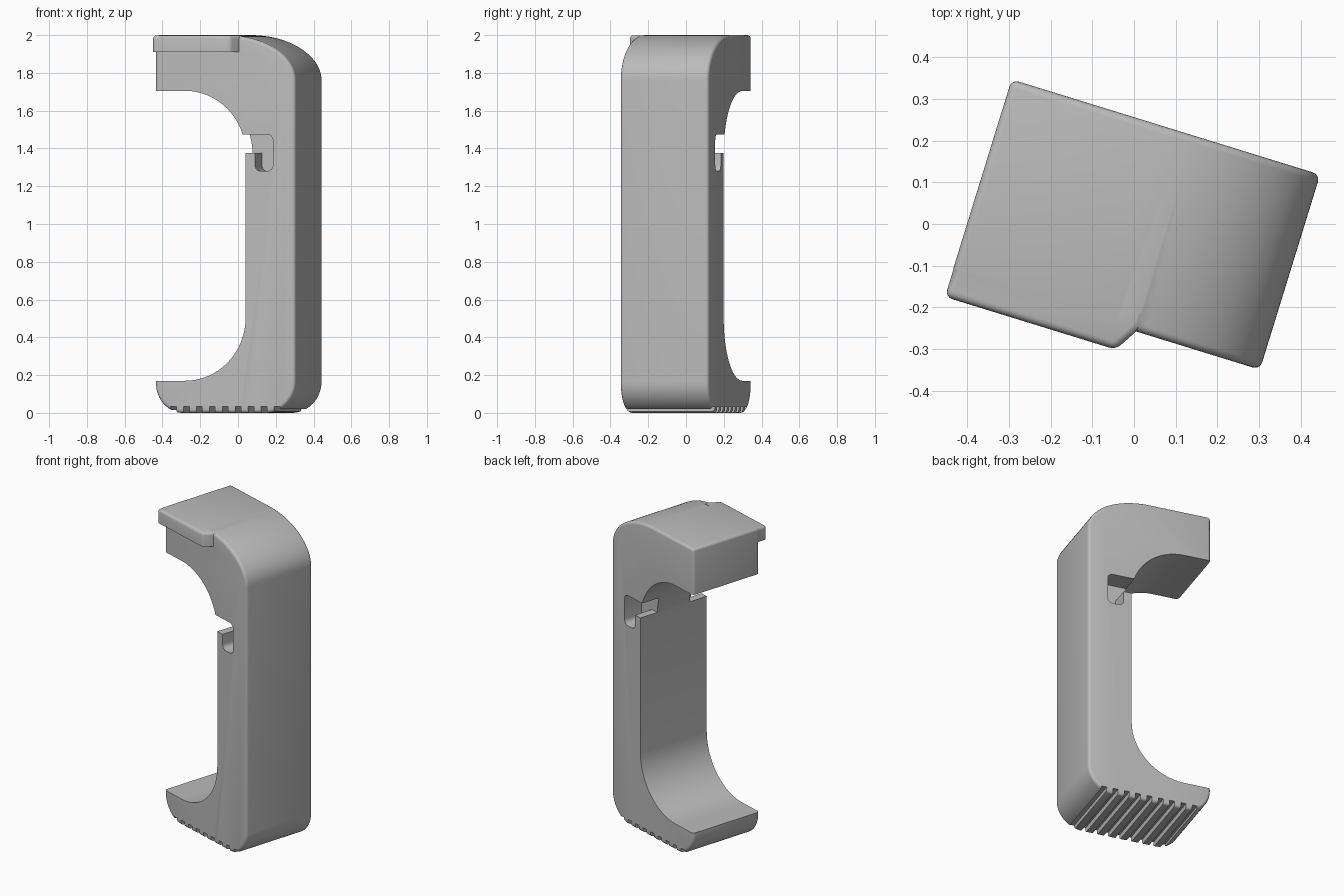
import bpy, bmesh
from math import sin, cos, pi, radians

if "Cube" in bpy.data.objects:
    bpy.data.objects.remove(bpy.data.objects["Cube"], do_unlink=True)

HALF = 0.245                      # half depth of the bracket
LEFT, RIGHT = -0.383, 0.392       # open end and outer wall
TOP, UNDER, FLOOR = 2.0, 1.705, 0.17
INNER_R, INNER_X = 0.335, -0.217  # arcs inside the opening
FILLET = 0.018

grey = bpy.data.materials.new("plain grey")
grey.use_nodes = True
grey.diffuse_color = (0.5, 0.5, 0.5, 1)
grey.node_tree.nodes["Principled BSDF"].inputs["Base Color"].default_value = (0.5, 0.5, 0.5, 1)


def arc(cx, cz, rx, rz, start, end, n=16):
    angles = [radians(start + (end - start) * i / n) for i in range(n + 1)]
    return [(cx + rx * cos(a), cz + rz * sin(a)) for a in angles]


def prism(name, points, low, high, axis="y", pick=None):
    """Extrude a profile along y or z; pick chooses which edges are rounded."""
    bm = bmesh.new()

    def place(p, h):
        return (p[0], h, p[1]) if axis == "y" else (p[0], p[1], h)
    rings = [[bm.verts.new(place(p, h)) for p in points] for h in (low, high)]
    for ring in rings:
        bm.faces.new(ring)
    n = len(points)
    for i in range(n):
        j = (i + 1) % n
        bm.faces.new((rings[0][i], rings[0][j], rings[1][j], rings[1][i]))
    bmesh.ops.recalc_face_normals(bm, faces=bm.faces)
    if pick:
        edges = [e for e in bm.edges if pick(e.verts[0].co, e.verts[1].co)]
        bmesh.ops.bevel(bm, geom=edges, offset=FILLET, segments=4,
                        profile=0.5, affect="EDGES", clamp_overlap=True)
    mesh = bpy.data.meshes.new(name)
    bm.to_mesh(mesh)
    bm.free()
    mesh.materials.append(grey)
    obj = bpy.data.objects.new(name, mesh)
    bpy.context.collection.objects.link(obj)
    return obj


def combine(target, tool, operation):
    mod = target.modifiers.new(tool.name, "BOOLEAN")
    mod.operation, mod.solver, mod.object = operation, "EXACT", tool
    bpy.context.view_layer.objects.active = target
    bpy.ops.object.modifier_apply(modifier=mod.name)
    bpy.data.objects.remove(tool, do_unlink=True)


# C-shaped body: outer contour, then the opening
outer = [(LEFT, UNDER), (LEFT, TOP)]
outer += arc(0, 1.76, RIGHT, 0.24, 90, 0, 24)
outer += arc(RIGHT - 0.165, 0.165, 0.165, 0.165, 0, -90)
outer += arc(LEFT + 0.15, 0.155, 0.15, 0.155, 270, 180)
outer += [(LEFT, FLOOR)]
inner = arc(INNER_X, FLOOR + INNER_R, INNER_R, INNER_R, -90, 0)
inner += arc(INNER_X, UNDER - INNER_R, INNER_R, INNER_R, 0, 90)
outer_keys = {(round(x, 4), round(z, 4)) for x, z in outer}


def outer_edge(a, b):
    keys = [(round(v.x, 4), round(v.z, 4)) for v in (a, b)]
    if not all(k in outer_keys for k in keys):
        return False
    top_left = all(v.x < LEFT + 0.001 and v.z > TOP - 0.001 for v in (a, b))
    along_rim = abs(a.y - b.y) < 0.001
    gap = abs(a.x - b.x) < 0.001 and abs(a.z - b.z) > 1
    across_mouth = gap and a.x < 0
    return top_left or (along_rim and not across_mouth)


body = prism("bracket_body", outer + inner, -HALF, HALF, "y", outer_edge)

# Overhanging lip on the front of the upper arm
lip_front = -0.301
lip_outline = [(LEFT + 0.001, -0.2), (LEFT + 0.001, lip_front),
               (0.047, lip_front), (0.09, -0.23), (0.09, -0.2)]


def lip_edge(a, b):
    outside = min(a.y, b.y) < -0.22
    upright = abs(a.z - b.z) > 0.01 and max(a.y, b.y) < -0.29
    rim = min(a.z, b.z) > 1.99 and outside
    return upright or rim


lip = prism("front_lip", lip_outline, 1.91, TOP - 0.001, "z", lip_edge)
combine(body, lip, "UNION")

# Hooked pocket in each side, leaving a web in the middle
r = 0.032
slot_l, slot_r, slot_low, slot_high = 0.169, 0.269, 1.28, 1.475
hook = [(0.03, 1.375), (slot_l, 1.375)]
hook += arc(slot_l + r, slot_low + r, r, r, 180, 270, 6)
hook += arc(slot_r - r, slot_low + r, r, r, 270, 360, 6)
hook += arc(slot_r - r, slot_high - r, r, r, 0, 90, 6)
hook += [(0.03, slot_high)]
for side, span in (("front", (-0.4, -0.12)), ("back", (0.12, 0.4))):
    combine(body, prism(side + "_pocket", hook, *span), "DIFFERENCE")

# Grip grooves across the underside
for i in range(9):
    x = -0.282 + 0.0717 * i
    groove = [(x - 0.016, -0.1), (x + 0.016, -0.1), (x + 0.016, 0.033), (x - 0.016, 0.033)]
    combine(body, prism("grip_groove", groove, -0.4, 0.4), "DIFFERENCE")

# Smooth the curves and turn the bracket to its resting angle
bpy.ops.object.select_all(action="DESELECT")
body.select_set(True)
bpy.context.view_layer.objects.active = body
bpy.ops.object.shade_smooth_by_angle(angle=radians(30))
body.rotation_euler.z = radians(-17.15)
